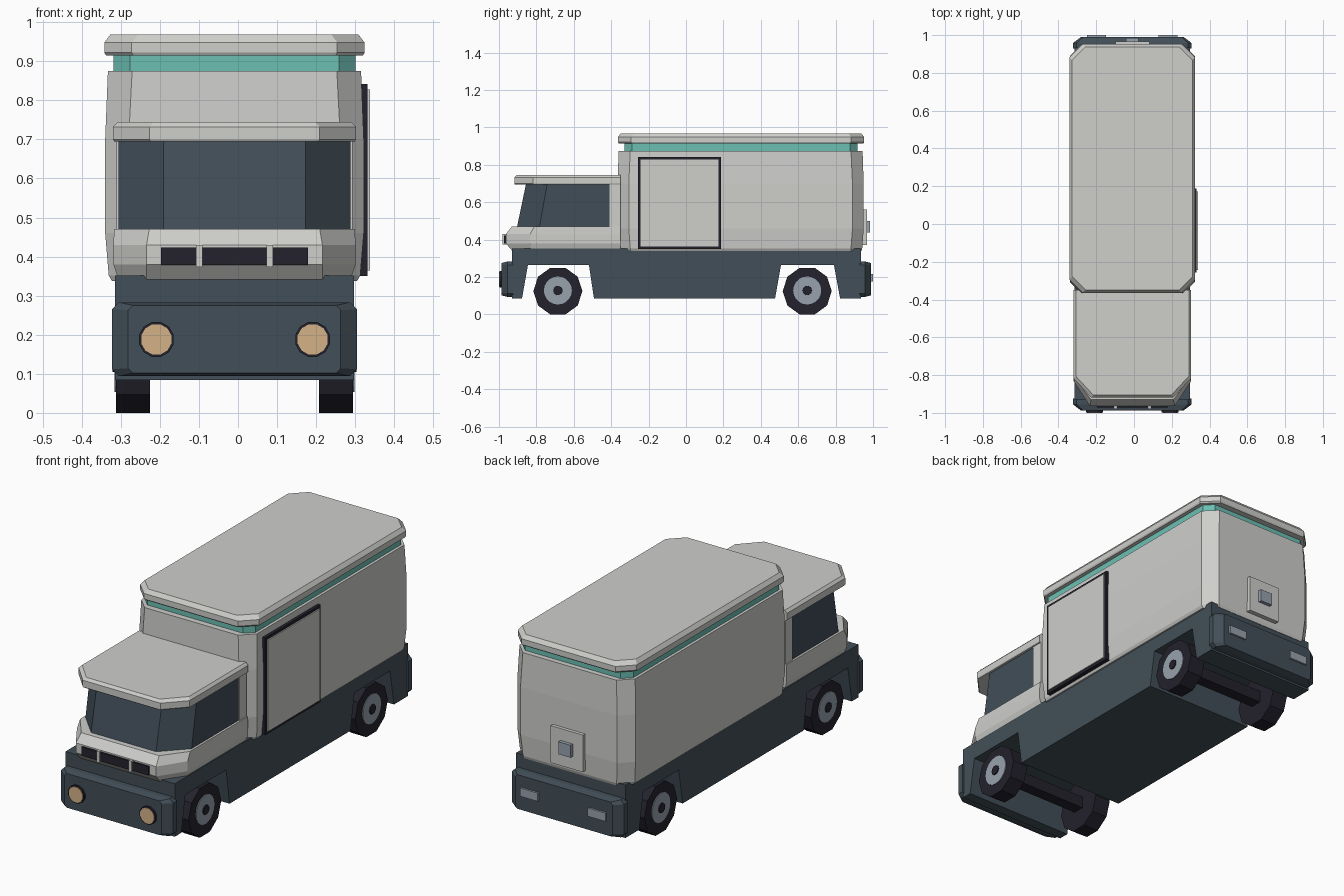
import bpy, bmesh, math

if "Cube" in bpy.data.objects:
    bpy.data.objects.remove(bpy.data.objects["Cube"])

CX = -0.009  # the vehicle is offset slightly because the sliding door sticks out

def mat(name, r, g, b):
    m = bpy.data.materials.new(name)
    m.diffuse_color = (r, g, b, 1)
    m.use_nodes = True
    m.node_tree.nodes["Principled BSDF"].inputs["Base Color"].default_value = m.diffuse_color
    return m

WHITE = mat("body_white", 0.62, 0.62, 0.60)
SLATE = mat("slate_blue", 0.055, 0.078, 0.098)
GLASS = mat("window_glass", 0.052, 0.076, 0.098)
BLACK = mat("rubber_black", 0.017, 0.016, 0.026)
GREY = mat("metal_grey", 0.31, 0.36, 0.42)
TEAL = mat("teal_stripe", 0.15, 0.52, 0.45)
AMBER = mat("lamp_cream", 0.66, 0.45, 0.25)

def loft(name, rings, material):
    """Skin equal-length point rings and cap both ends."""
    bm = bmesh.new()
    vs = [[bm.verts.new((x + CX, y, z)) for x, y, z in r] for r in rings]
    n = len(vs[0])
    for a, b in zip(vs, vs[1:]):
        for i in range(n):
            j = (i + 1) % n
            bm.faces.new((a[i], a[j], b[j], b[i]))
    bm.faces.new(vs[0])
    bm.faces.new(vs[-1])
    bmesh.ops.recalc_face_normals(bm, faces=bm.faces)
    me = bpy.data.meshes.new(name)
    bm.to_mesh(me)
    bm.free()
    me.materials.append(material)
    ob = bpy.data.objects.new(name, me)
    bpy.context.collection.objects.link(ob)
    return ob

def plan(z, hx, y0, y1, cx, cy, rear=True):
    """Rectangle in plan with cut front (and rear) corners."""
    pts = [(-hx, y0 + cy, z), (-hx + cx, y0, z), (hx - cx, y0, z), (hx, y0 + cy, z)]
    if rear:
        pts += [(hx, y1 - cy, z), (hx - cx, y1, z), (-hx + cx, y1, z), (-hx, y1 - cy, z)]
    else:
        pts += [(hx, y1, z), (-hx, y1, z)]
    return pts

def box(name, x0, x1, y0, y1, z0, z1, material):
    return loft(name, [[(x0, y0, z), (x1, y0, z), (x1, y1, z), (x0, y1, z)] for z in (z0, z1)], material)

def disc_x(name, sections, y, z, n, material):
    """Round part along x; sections are (x, radius)."""
    return loft(name, [[(x, y + r * math.cos(math.tau * i / n), z + r * math.sin(math.tau * i / n))
                        for i in range(n)] for x, r in sections], material)

# cargo box with slightly bulged walls
loft("cargo_box", [plan(z, hx, 0.292 - hy, 0.292 + hy, c, c) for z, hx, hy, c in (
    (0.338, 0.314, 0.645, 0.055), (0.352, 0.322, 0.650, 0.06), (0.46, 0.331, 0.658, 0.06),
    (0.70, 0.331, 0.658, 0.06), (0.875, 0.324, 0.652, 0.062))], WHITE)
loft("stripe_band", [plan(z, 0.310, -0.33, 0.918, 0.042, 0.042) for z in (0.87, 0.92)], TEAL)
loft("cargo_roof", [plan(z, 0.333 - d, -0.364 + d, 0.953 - d, 0.07, 0.07) for z, d in (
    (0.915, 0.004), (0.922, 0), (0.948, 0), (0.968, 0.015))], WHITE)

# cab: hood, glass, pillars, roof
loft("hood", [plan(z, hx, y0, -0.35, cx, cy, False) for z, hx, y0, cx, cy in (
    (0.335, 0.295, -0.925, 0.07, 0.10), (0.38, 0.310, -0.963, 0.085, 0.13),
    (0.43, 0.310, -0.963, 0.085, 0.13), (0.471, 0.308, -0.930, 0.09, 0.12))], WHITE)
loft("cab_windows", [plan(0.465, 0.297, -0.904, -0.40, 0.115, 0.12, False),
                     plan(0.70, 0.297, -0.855, -0.40, 0.115, 0.113, False)], GLASS)
box("cab_rear_pillar", -0.302, 0.302, -0.408, -0.35, 0.46, 0.705, WHITE)
loft("cab_roof", [plan(z, 0.311 - d, -0.918 + d, -0.35, 0.093, 0.10, False) for z, d in (
    (0.695, 0.003), (0.70, 0), (0.732, 0), (0.745, 0.012))], WHITE)

# grille with two bars
box("grille", -0.188, 0.188, -0.972, -0.95, 0.379, 0.423, BLACK)
for s in (-1, 1):
    box("grille_bar", s * 0.09 - 0.008, s * 0.09 + 0.008, -0.98, -0.95, 0.373, 0.43, WHITE)

# chassis side profile with open wheel arches
profile = [(-0.93, 0.352), (-0.93, 0.084), (-0.877, 0.084), (-0.845, 0.265), (-0.519, 0.265),
           (-0.492, 0.084), (0.476, 0.084), (0.508, 0.265), (0.791, 0.265), (0.824, 0.084),
           (0.935, 0.084), (0.935, 0.352)]
loft("chassis", [[(x, y, z) for y, z in profile] for x in (-0.306, 0.306)], SLATE)

# bumpers, front and rear
def bumper_ring(y, hx, z0, z1, c):
    return [(-hx, y, z0 + c), (-hx + c, y, z0), (hx - c, y, z0), (hx, y, z0 + c),
            (hx, y, z1 - c), (hx - c, y, z1), (-hx + c, y, z1), (-hx, y, z1 - c)]

for name, s, off in (("front_bumper", -1, 0), ("rear_bumper", 1, 0.003)):
    loft(name, [bumper_ring(s * y + off, hx, z0, z1, c) for y, hx, z0, z1, c in (
        (0.925, 0.314, 0.094, 0.283, 0.018), (0.955, 0.314, 0.094, 0.283, 0.018),
        (0.987, 0.272, 0.102, 0.275, 0.012))], SLATE)

# headlights and tail lights
for s in (-1, 1):
    for name, r, y, m in (("headlight_rim", 0.046, -0.997, BLACK), ("headlight_lens", 0.040, -1.0, AMBER)):
        loft(name, [[(s * 0.2 + r * math.cos(math.tau * (i + .5) / 12), yy,
                      0.188 + r * math.sin(math.tau * (i + .5) / 12)) for i in range(12)]
                    for yy in (-0.97, y)], m)
    box("tail_light", s * 0.19 - 0.05, s * 0.19 + 0.05, 0.97, 1.0, 0.175, 0.217, GREY)

# wheels and axles
for y in (-0.685, 0.648):
    box("axle", -0.23, 0.23, y - 0.03, y + 0.03, 0.10, 0.16, BLACK)
    for s in (-1, 1):
        disc_x("tyre", [(s * 0.216, 0.131), (s * 0.303, 0.131)], y, 0.1246, 10, BLACK)
        disc_x("wheel_hub", [(s * 0.29, 0.075), (s * 0.307, 0.075)], y, 0.128, 20, GREY)
        disc_x("hub_cap", [(s * 0.30, 0.026), (s * 0.312, 0.024)], y, 0.128, 10, BLACK)

# sliding door on the right: dark surround and light panel
box("door_surround", 0.30, 0.341, -0.257, 0.187, 0.350, 0.842, BLACK)
box("door_panel", 0.31, 0.347, -0.243, 0.173, 0.364, 0.828, WHITE)

# rear plate with handle block
box("rear_plate", -0.09, 0.09, 0.93, 0.967, 0.372, 0.56, WHITE)
box("rear_handle", -0.034, 0.034, 0.95, 0.985, 0.437, 0.50, GREY)
